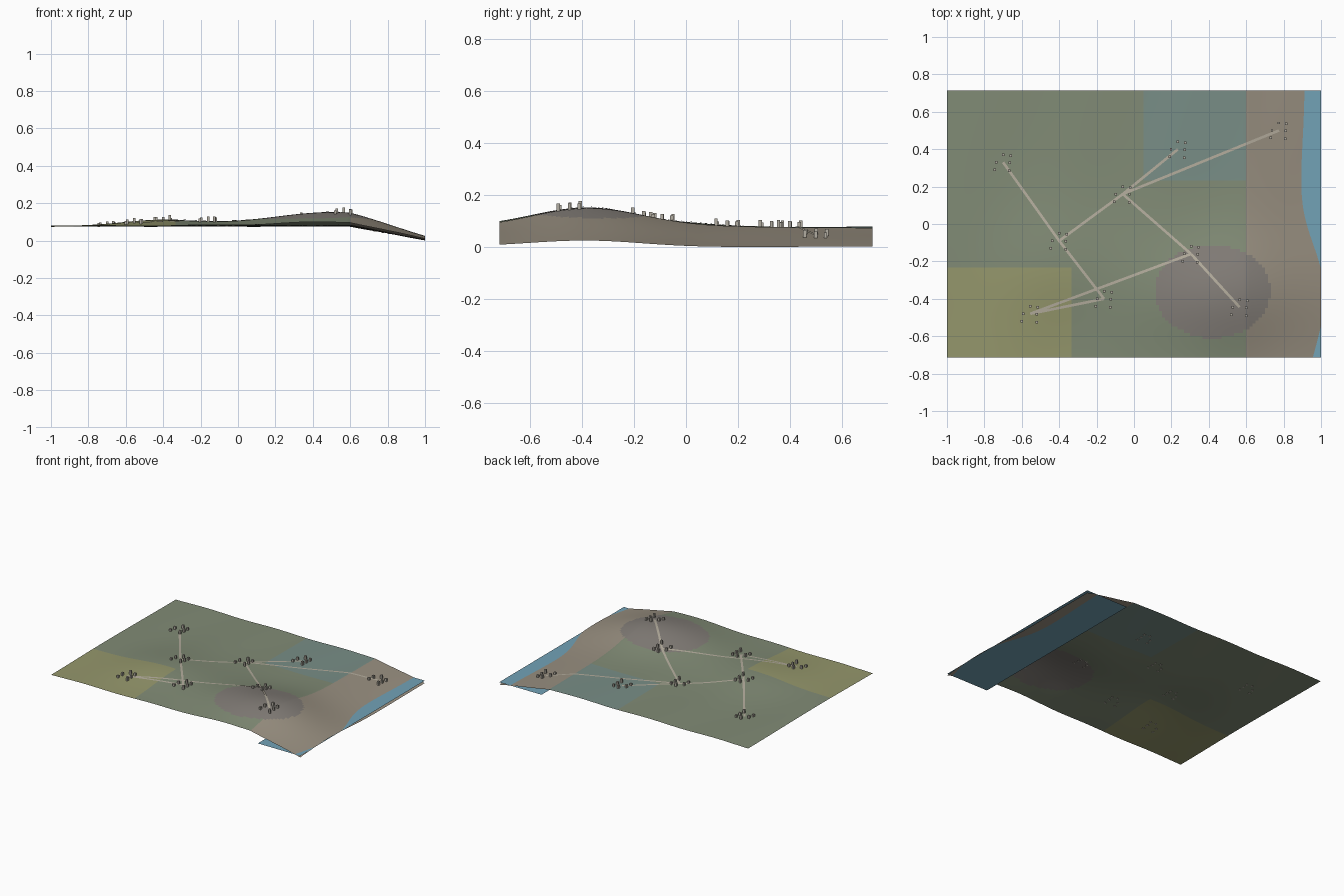
import bpy, bmesh, math
from mathutils import Vector

if "Cube" in bpy.data.objects:
    bpy.data.objects.remove(bpy.data.objects["Cube"])

HX, HY = 1.0, 0.715
NX, NY = 120, 86


def bump(x, y, cx, cy, sx, sy, amp):
    return amp * math.exp(-((x - cx) / sx) ** 2 / 2 - ((y - cy) / sy) ** 2 / 2)


def height(x, y):
    z = 0.076
    z += bump(x, y, 0.5, -0.38, 0.33, 0.215, 0.076)      # big hill
    z += bump(x, y, -0.4, -0.24, 0.24, 0.22, 0.033)      # low hill
    z += 0.0025 * math.sin(11.4 * x + 0.6) * math.cos(4 * y)
    z -= 0.075 * max(0, (x - 0.6) / 0.4)                 # slope down to the coast
    return max(z, 0)


def material(name, rgb):
    m = bpy.data.materials.new(name)
    m.diffuse_color = (*rgb, 1)
    m.use_nodes = True
    m.node_tree.nodes["Principled BSDF"].inputs["Base Color"].default_value = m.diffuse_color
    return m


def make_object(name, bm, mats):
    me = bpy.data.meshes.new(name)
    bm.to_mesh(me)
    bm.free()
    for m in mats:
        me.materials.append(m)
    ob = bpy.data.objects.new(name, me)
    bpy.context.collection.objects.link(ob)
    return ob


grass = material("grass", (0.22, 0.26, 0.18))
field = material("field", (0.30, 0.31, 0.15))
forest = material("forest", (0.19, 0.27, 0.24))
sand = material("sand", (0.32, 0.28, 0.22))
rock = material("rock", (0.23, 0.21, 0.19))
water_mat = material("water", (0.17, 0.36, 0.47))
road_mat = material("road", (0.46, 0.42, 0.34))
house_mat = material("house", (0.45, 0.42, 0.36))


def zone(x, y):
    if math.hypot((x - 0.42) / 0.31, (y + 0.36) / 0.25) < 1:
        return 4
    if x > 0.6:
        return 3
    if x > 0.05 and y > 0.24:
        return 2
    if x < -0.33 and y < -0.23:
        return 1
    return 0


# Terrain sheet, coloured by region
bm = bmesh.new()
rows = []
for j in range(NY + 1):
    y = -HY + 2 * HY * j / NY
    xs = [-HX + 2 * HX * i / NX for i in range(NX + 1)]
    rows.append([bm.verts.new((x, y, height(x, y))) for x in xs])
for j in range(NY):
    for i in range(NX):
        f = bm.faces.new((rows[j][i], rows[j][i + 1], rows[j + 1][i + 1], rows[j + 1][i]))
        c = f.calc_center_median()
        f.material_index = zone(c.x, c.y)
        f.smooth = True
make_object("terrain", bm, [grass, field, forest, sand, rock])

# Sea plane along the right side
bm = bmesh.new()
bm.faces.new([bm.verts.new(p) for p in
              ((0.66, -HY, 0.02), (HX, -HY, 0.02), (HX, HY, 0.02), (0.66, HY, 0.02))])
make_object("sea", bm, [water_mat])

# Roads draped between villages
sites = [(-0.70, 0.33), (-0.40, -0.09), (-0.06, 0.16), (0.235, 0.40), (0.775, 0.50),
         (0.305, -0.16), (0.565, -0.445), (-0.16, -0.40), (-0.555, -0.48)]
links = [(0, 1), (1, 2), (1, 7), (2, 3), (2, 4), (2, 5), (5, 6), (7, 8), (8, 5)]
for k, (a, b) in enumerate(links):
    p, q = Vector(sites[a]), Vector(sites[b])
    side = (q - p).normalized().orthogonal() * 0.007
    n = 30
    bm = bmesh.new()
    prev = None
    for i in range(n + 1):
        c = p.lerp(q, i / n)
        pair = [bm.verts.new((v.x, v.y, height(v.x, v.y) + 0.003)) for v in (c + side, c - side)]
        if prev:
            bm.faces.new((prev[0], prev[1], pair[1], pair[0]))
        prev = pair
    bmesh.ops.recalc_face_normals(bm, faces=bm.faces[:])
    if bm.faces[:][0].normal.z < 0:
        bmesh.ops.reverse_faces(bm, faces=bm.faces[:])
    make_object(f"road_{k + 1}", bm, [road_mat])

# Villages: six small blocks around each road node
blocks = [(0, 0.04, 0.026), (0.04, 0.035, 0.020), (-0.037, 0.0, 0.022),
          (-0.045, -0.04, 0.018), (0.034, -0.045, 0.028), (0.036, -0.002, 0.023)]
W = 0.013
for k, (sx, sy) in enumerate(sites):
    bm = bmesh.new()
    for dx, dy, h in blocks:
        x, y = sx + dx, sy + dy
        r = bmesh.ops.create_cube(bm, size=1)
        bmesh.ops.scale(bm, vec=(W, W, h + 0.002), verts=r["verts"])
        bmesh.ops.translate(bm, vec=(x, y, height(x, y) + h / 2 - 0.001), verts=r["verts"])
    make_object(f"village_{k + 1}", bm, [house_mat])
